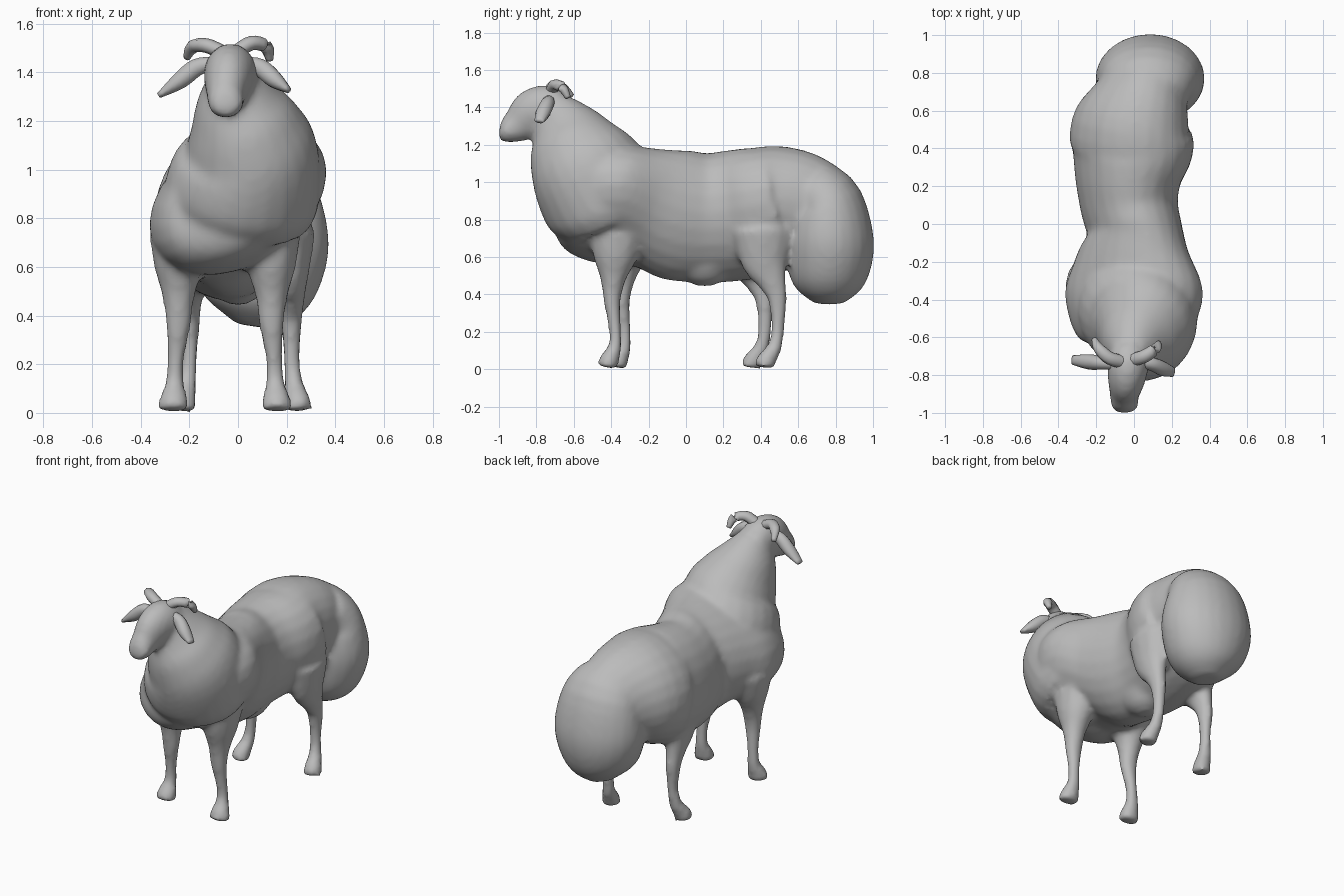
import bpy, bmesh, math
from mathutils import Vector

cube = bpy.data.objects.get("Cube")
if cube:
    bpy.data.objects.remove(cube, do_unlink=True)

grey = bpy.data.materials.new("plain grey")
grey.use_nodes = True
grey.diffuse_color = (0.5, 0.5, 0.5, 1)
grey.node_tree.nodes["Principled BSDF"].inputs["Base Color"].default_value = (0.5, 0.5, 0.5, 1)


def smooth_rings(rings, steps=4):
    """Resample the rings along a flowing curve through all their values."""
    pts = [Vector(r) for r in rings]
    out = []
    for i in range(len(pts) - 1):
        p, q = pts[i], pts[i + 1]
        m = (q - pts[max(i - 1, 0)]) / 2
        n = (pts[min(i + 2, len(pts) - 1)] - p) / 2
        for s in range(steps):
            t = s / steps
            h = t * t * (3 - 2 * t)
            out.append(p * (1 - h) + q * h + m * (t * (1 - t) ** 2) - n * (t * t * (1 - t)))
    return out + [pts[-1]]


def loft(name, rings, lean=0, sides=24):
    """Skin ellipses (x, y, z, half width, half depth) set square to their path."""
    rings = smooth_rings(rings)
    bm = bmesh.new()
    centres = [Vector(r[:3]) for r in rings]
    loops = []
    for i, (c, r) in enumerate(zip(centres, rings)):
        tangent = (centres[min(i + 1, len(rings) - 1)] - centres[max(i - 1, 0)]).normalized()
        ref = Vector((1, 0, 0)) if abs(tangent.x) < 0.7 else Vector((0, 1, 0))
        side = (ref - tangent * ref.dot(tangent)).normalized()
        up = side.cross(tangent)
        loop = []
        for k in range(sides):
            a = math.tau * k / sides
            p = c + side * r[3] * math.cos(a) + up * r[4] * math.sin(a)
            p.z += lean * (p.x - c.x) * max(.4, min(1, (0.2 - c.y) * 2))
            loop.append(bm.verts.new(p))
        loops.append(loop)
    for a, b in zip(loops, loops[1:]):
        for k in range(sides):
            n = (k + 1) % sides
            bm.faces.new((a[k], a[n], b[n], b[k]))
    bm.faces.new(loops[0][::-1])
    bm.faces.new(loops[-1])
    bmesh.ops.recalc_face_normals(bm, faces=bm.faces)
    mesh = bpy.data.meshes.new(name)
    bm.to_mesh(mesh)
    bm.free()
    mesh.materials.append(grey)
    obj = bpy.data.objects.new(name, mesh)
    bpy.context.collection.objects.link(obj)
    for poly in mesh.polygons:
        poly.use_smooth = True
    return obj


# Woolly trunk, leaning to one side
torso = loft("fleece_body", [
    (.01, -.67, .87, .16, .13), (.01, -.61, .86, .27, .23), (0, -.5, .87, .34, .285),
    (0, -.35, .88, .365, .295), (0, -.2, .86, .315, .315), (.005, -.05, .825, .255, .35),
    (-.025, .1, .81, .26, .345), (-.03, .25, .82, .285, .35), (-.01, .4, .845, .325, .345),
    (-.01, .5, .87, .325, .325), (.03, .62, .86, .275, .3), (.08, .75, .82, .21, .26)], lean=.3)

# Thick neck and breast
neck = loft("neck", [
    (-.02, -.70, 1.40, .10, .11), (0, -.64, 1.28, .18, .2), (.03, -.59, 1.17, .24, .265),
    (.05, -.53, 1.06, .285, .31), (.02, -.45, .92, .32, .33), (0, -.4, .83, .3, .29)])
head = loft("head", [
    (-.05, -1, 1.265, .035, .03), (-.05, -.97, 1.268, .07, .06), (-.05, -.9, 1.305, .078, .095),
    (-.04, -.82, 1.365, .1, .13), (-.03, -.74, 1.39, .11, .13), (-.02, -.66, 1.38, .1, .1)])

# Heavy fat tail
tail = loft("tail", [
    (.08, .66, .98, .2, .16), (.08, .75, .88, .26, .2), (.085, .77, .69, .29, .235),
    (.085, .765, .53, .255, .22), (.08, .765, .43, .19, .175), (.07, .765, .355, .08, .08)])

# Legs: offsets are across, forward, height, half width, half depth
FRONT = [(0, .02, .74, .11, .15), (-.01, .01, .6, .1, .12), (-.01, 0, .48, .068, .07),
         (-.01, -.005, .36, .052, .046), (0, .01, .22, .036, .036), (.005, .01, .12, .042, .038),
         (.01, -.02, .05, .062, .054), (.01, -.03, .01, .066, .062)]
HIND = [(-.02, -.04, .74, .12, .17), (-.01, -.03, .58, .085, .13), (0, .01, .47, .055, .08),
        (0, .04, .37, .045, .052), (0, .04, .22, .034, .038), (.01, .025, .12, .042, .04),
        (.025, -.02, .05, .054, .054), (.03, -.03, .01, .06, .06)]


def leg(name, profile, x, y):
    s = 1 if x > 0 else -1
    return loft(name, [(x + s * dx, y + dy, z, w, d) for dx, dy, z, w, d in profile], sides=12)


legs = [leg("front_left_leg", FRONT, .148, -.39), leg("front_right_leg", FRONT, -.255, -.34),
        leg("hind_left_leg", HIND, .22, .45), leg("hind_right_leg", HIND, -.2, .38)]

# Ragged wool and udder under the belly
udder = loft("udder", [(0, .1, .54, .13, .17), (0, .1, .48, .09, .11), (0, .1, .445, .03, .04)])

# Fuse the wool, head and legs into one skin
for obj in [torso, neck, head, tail, udder] + legs:
    obj.select_set(True)
bpy.context.view_layer.objects.active = torso
bpy.ops.object.join()
remesh = torso.modifiers.new("fuse", "REMESH")
remesh.mode = "VOXEL"
remesh.voxel_size = .018
remesh.use_smooth_shade = True
soften = torso.modifiers.new("soften", "SMOOTH")
soften.factor = .5
soften.iterations = 8

# Drooping ears
loft("right_ear", [(-.09, -.74, 1.44, .03, .025), (-.17, -.735, 1.42, .036, .038),
                   (-.24, -.73, 1.365, .04, .036), (-.325, -.72, 1.305, .025, .012)], sides=10)
loft("left_ear", [(.02, -.73, 1.44, .03, .025), (.09, -.74, 1.42, .036, .038),
                  (.15, -.765, 1.37, .04, .036), (.21, -.785, 1.325, .025, .012)], sides=10)

# Short curled horns
loft("right_horn", [(-.06, -.73, 1.48, .035, .03), (-.13, -.71, 1.51, .035, .03),
                    (-.185, -.66, 1.505, .03, .026), (-.21, -.61, 1.46, .015, .015)], sides=8)
loft("left_horn", [(-.01, -.72, 1.48, .035, .03), (.055, -.7, 1.52, .035, .03),
                   (.115, -.66, 1.505, .03, .026), (.13, -.63, 1.45, .015, .015)], sides=8)
